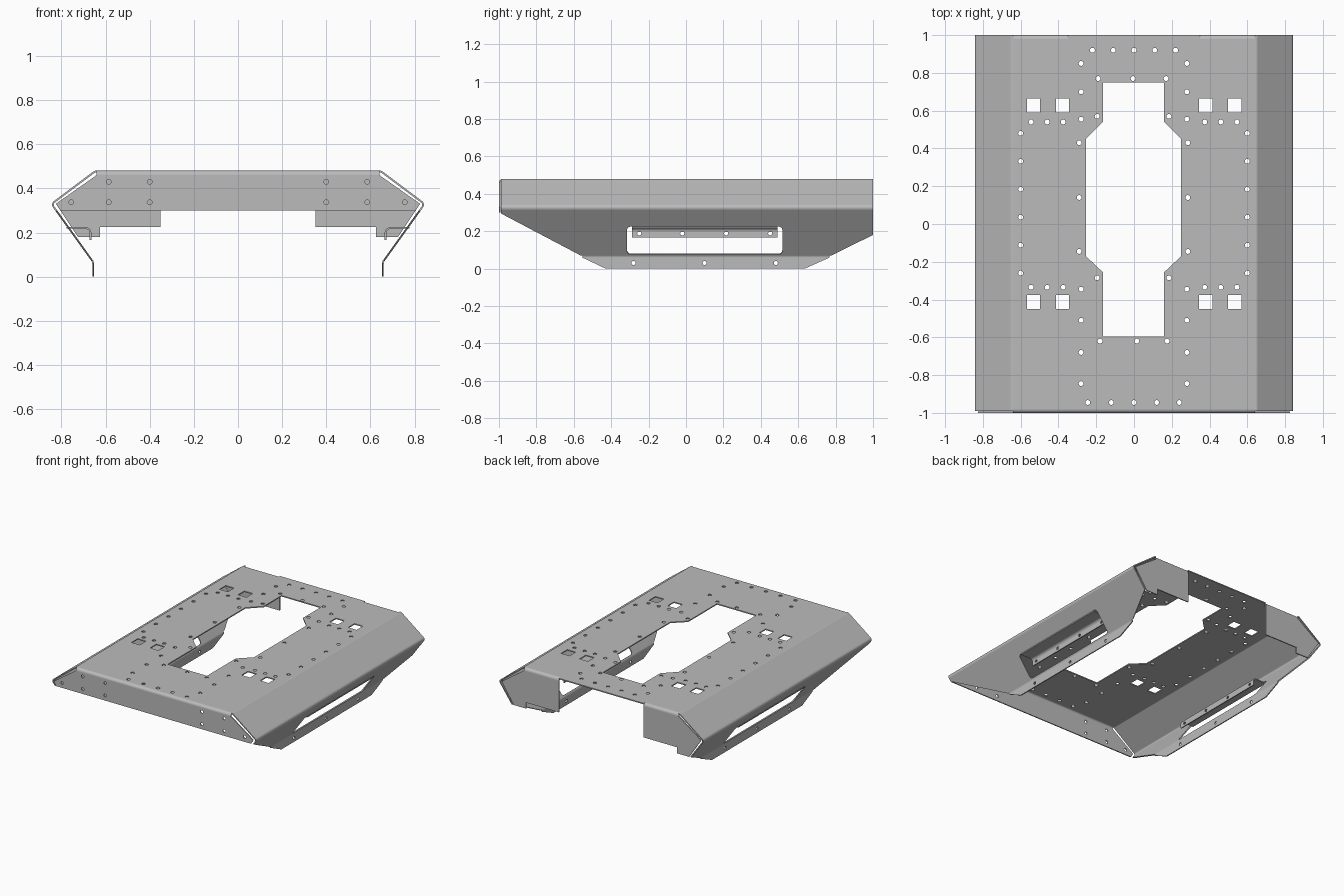
import bpy, bmesh, math
from mathutils import Vector, Matrix

if "Cube" in bpy.data.objects:
    bpy.data.objects.remove(bpy.data.objects["Cube"])

T = 0.008    # sheet thickness
R = 0.02     # bend radius
HOLE = 0.013

steel = bpy.data.materials.new("grey steel")
steel.diffuse_color = (0.5, 0.5, 0.5, 1)
steel.use_nodes = True
steel.node_tree.nodes["Principled BSDF"].inputs["Base Color"].default_value = steel.diffuse_color


def circle(x, y, r=HOLE, n=14):
    return [(x + r * math.cos(2 * math.pi * k / n), y + r * math.sin(2 * math.pi * k / n)) for k in range(n)]


def rect(x0, y0, x1, y1, r=0.0):
    if r == 0:
        return [(x0, y0), (x1, y0), (x1, y1), (x0, y1)]
    pts = []
    for i, (cx, cy) in enumerate([(x1 - r, y1 - r), (x0 + r, y1 - r), (x0 + r, y0 + r), (x1 - r, y0 + r)]):
        for k in range(6):
            a = math.pi / 2 * (i + k / 5)
            pts.append((cx + r * math.cos(a), cy + r * math.sin(a)))
    return pts


def plate(name, outline, holes, origin, u, v, w, depth=T):
    """Flat outline with holes in the u-v plane, thickened along w."""
    cu = bpy.data.curves.new(name, 'CURVE')
    cu.dimensions = '2D'
    cu.fill_mode = 'BOTH'
    cu.extrude = depth / 2
    for loop in [outline] + holes:
        sp = cu.splines.new('POLY')
        sp.points.add(len(loop) - 1)
        for p, (x, y) in zip(sp.points, loop):
            p.co = (x, y, 0, 1)
        sp.use_cyclic_u = True
    tmp = bpy.data.objects.new(name + "_outline", cu)
    bpy.context.collection.objects.link(tmp)
    dg = bpy.context.evaluated_depsgraph_get()
    me = bpy.data.meshes.new_from_object(tmp.evaluated_get(dg))
    bpy.data.objects.remove(tmp)
    bpy.data.curves.remove(cu)
    u, v, w = Vector(u), Vector(v), Vector(w)
    o = Vector(origin) + w * depth / 2
    me.transform(Matrix([(u[i], v[i], w[i], o[i]) for i in range(3)] + [(0, 0, 0, 1)]))
    bm = bmesh.new()
    bm.from_mesh(me)
    bmesh.ops.remove_doubles(bm, verts=bm.verts, dist=1e-5)
    bmesh.ops.recalc_face_normals(bm, faces=bm.faces)
    bm.to_mesh(me)
    bm.free()
    me.materials.clear()
    me.materials.append(steel)
    ob = bpy.data.objects.new(name, me)
    bpy.context.collection.objects.link(ob)
    return ob


def turn(p0, p1, p2):
    a = (Vector(p1) - Vector(p0)).normalized()
    b = (Vector(p2) - Vector(p1)).normalized()
    th = math.atan2(a.x * b.y - a.y * b.x, a.dot(b))
    return a, b, th, R * math.tan(abs(th) / 2)


def bend(name, p0, p1, p2, origin, u, w, depth):
    """Rounded fold at p1, thickness on the right of the path."""
    a, b, th, t = turn(p0, p1, p2)
    sg = -1 if th > 0 else 1
    n = Vector((a.y, -a.x))
    c = Vector(p1) - a * t + n * sg * R
    normals = [Matrix.Rotation(th * k / 6, 2) @ n for k in range(7)]
    outer = [c - m * sg * R for m in normals]
    inner = [q + m * T for q, m in zip(outer, normals)]
    plate(name, [tuple(q) for q in outer + inner[::-1]], [], origin, u, (0, 0, 1), w, depth)


# Side cross-section corners (x, z): deck, ridge, foot
O, A, B, C, D = (0, .48), (.65, .48), (.85, .33), (.66, .065), (.66, 0)
tA, tB, tC = turn(O, A, B)[3], turn(A, B, C)[3], turn(B, C, D)[3]
YF, YB = -.99, 1.0

# Deck with centre opening, square slots and bolt holes
xe, xr = A[0] - tA, .64
deck = [(-xe, YF), (-xr, YF), (-xr, -1 + R), (xr, -1 + R), (xr, YF), (xe, YF),
        (xe, YB), (xr, YB), (xr, 1 - R), (.35, 1 - R), (.35, YB),
        (-.35, YB), (-.35, 1 - R), (-xr, 1 - R), (-xr, YB), (-xe, YB)]
holes = [[(-.165, .75), (.16, .75), (.16, .54), (.25, .45), (.25, -.17), (.16, -.255),
          (.16, -.595), (-.165, -.595), (-.165, -.255), (-.255, -.17), (-.255, .45), (-.165, .54)]]
for x in (-.567, -.413, .345, .498):
    for y in (.59, -.45):
        holes.append(rect(x, y, x + .07, y + .075))
rows = [(.92, (-.22, -.11, 0, .11, .22)), (.77, (-.19, -.005, .17)),
        (-.62, (-.18, .015, .175)), (-.945, (-.245, -.12, 0, .12, .24))]
rows += [(y, (-.28, .28)) for y in (.85, .70, .555, -.345, -.51, -.68, -.845)]
rows += [(y, (-.195, .185)) for y in (.57, -.285)]
rows += [(y, (-.29, .285)) for y in (.43, .14, -.145)]
rows += [(y, (-.545, -.46, -.375, .375, .46, .545)) for y in (.54, -.335)]
rows += [(.48 - .148 * k, (-.60, .60)) for k in range(6)]
holes += [circle(x, y) for y, xs in rows for x in xs]
plate("deck", deck, holes, (0, 0, .48), (1, 0, 0), (0, 1, 0), (0, 0, -1))

# Front flange and its fold
fold = ((0, .48), (1, .48), (1, .3))
front = [(-xr, .48 - R), (xr, .48 - R), (.825, .33), (.805, .30), (-.805, .30), (-.825, .33)]
bolts = [circle(s * x, z, .011) for s in (-1, 1)
         for x, z in ((.40, .43), (.585, .43), (.40, .337), (.585, .337), (.755, .337))]
plate("front_flange", front, bolts, (0, -1, 0), (1, 0, 0), (0, 0, 1), (0, 1, 0))
bend("front_fold", *fold, (-xr, 0, 0), (0, -1, 0), (1, 0, 0), 2 * xr)


# Trimmed side ends, y as a function of height
def y_front(z):
    return max(YF, -1 + (.30 - z) * 1.9)


def y_back(z):
    return min(YB, 1 - (.18 - z) * 2.03)


def side_panel(name, m, p, q, outline, holes):
    """Panel whose outline is (y, distance from p towards q)."""
    d = (Vector(q) - Vector(p)).normalized()
    plate(name, outline, holes, (m * p[0], 0, p[1]), (0, 1, 0), (m * d.x, 0, d.y), (m * d.y, 0, -d.x))


len_ab = (Vector(B) - Vector(A)).length
len_bc = (Vector(C) - Vector(B)).length
drop = (B[1] - C[1]) / len_bc


def down(z):
    return (B[1] - z) / drop


for m, side in ((1, "right"), (-1, "left")):
    u = (m, 0, 0)
    # Upper slope and folds along the deck edge and ridge
    side_panel(side + "_upper_slope", m, A, B, rect(YF, tA, YB, len_ab - tB), [])
    bend(side + "_deck_fold", O, A, B, (0, YF, 0), u, (0, 1, 0), YB - YF)
    bend(side + "_ridge_fold", A, B, C, (0, YF, 0), u, (0, 1, 0), YB - YF)
    # Lower slope with long window
    z_low = B[1] - (len_bc - tC) * drop
    lower = [(YF, tB), (YF, down(.295)), (y_front(z_low), len_bc - tC),
             (y_back(z_low), len_bc - tC), (YB, down(.18)), (YB, tB)]
    side_panel(side + "_lower_slope", m, B, C, lower, [rect(-.315, down(.225), .515, down(.075), .022)])
    # Foot rail
    y0, y1 = y_front(C[1]), y_back(C[1])
    bend(side + "_foot_fold", B, C, D, (0, y0, 0), u, (0, 1, 0), y1 - y0)
    side_panel(side + "_foot", m, C, D, [(y0, tC), (-.43, .065), (.635, .065), (y1, tC)],
               [circle(y, .035, .011) for y in (-.28, .10, .48)])
    # Folded lip above the window
    E, F, G = (.776, .217), (.672, .217), (.672, .165)
    side_panel(side + "_lip_shelf", m, E, F, rect(-.29, 0, .49, E[0] - F[0] - R), [])
    bend(side + "_lip_fold", E, F, G, (0, -.29, 0), u, (0, 1, 0), .78)
    side_panel(side + "_lip", m, F, G, rect(-.29, R, .49, F[1] - G[1]),
               [circle(y, .029, .011) for y in (-.25, -.02, .215, .45)])
    # Stepped rear flange and fold
    rear = [(.35, .48 - R), (xr, .48 - R), (.825, .33), (.725, .18), (.625, .18), (.625, .225), (.35, .225)]
    plate(side + "_rear_flange", rear, [], (0, 1, 0), u, (0, 0, 1), (0, -1, 0))
    bend(side + "_rear_fold", *fold, (m * .35, 0, 0), (0, 1, 0), u, xr - .35)

bpy.ops.object.select_all(action='SELECT')
bpy.context.view_layer.objects.active = bpy.data.objects["deck"]
bpy.ops.object.shade_smooth_by_angle(angle=math.radians(32))
